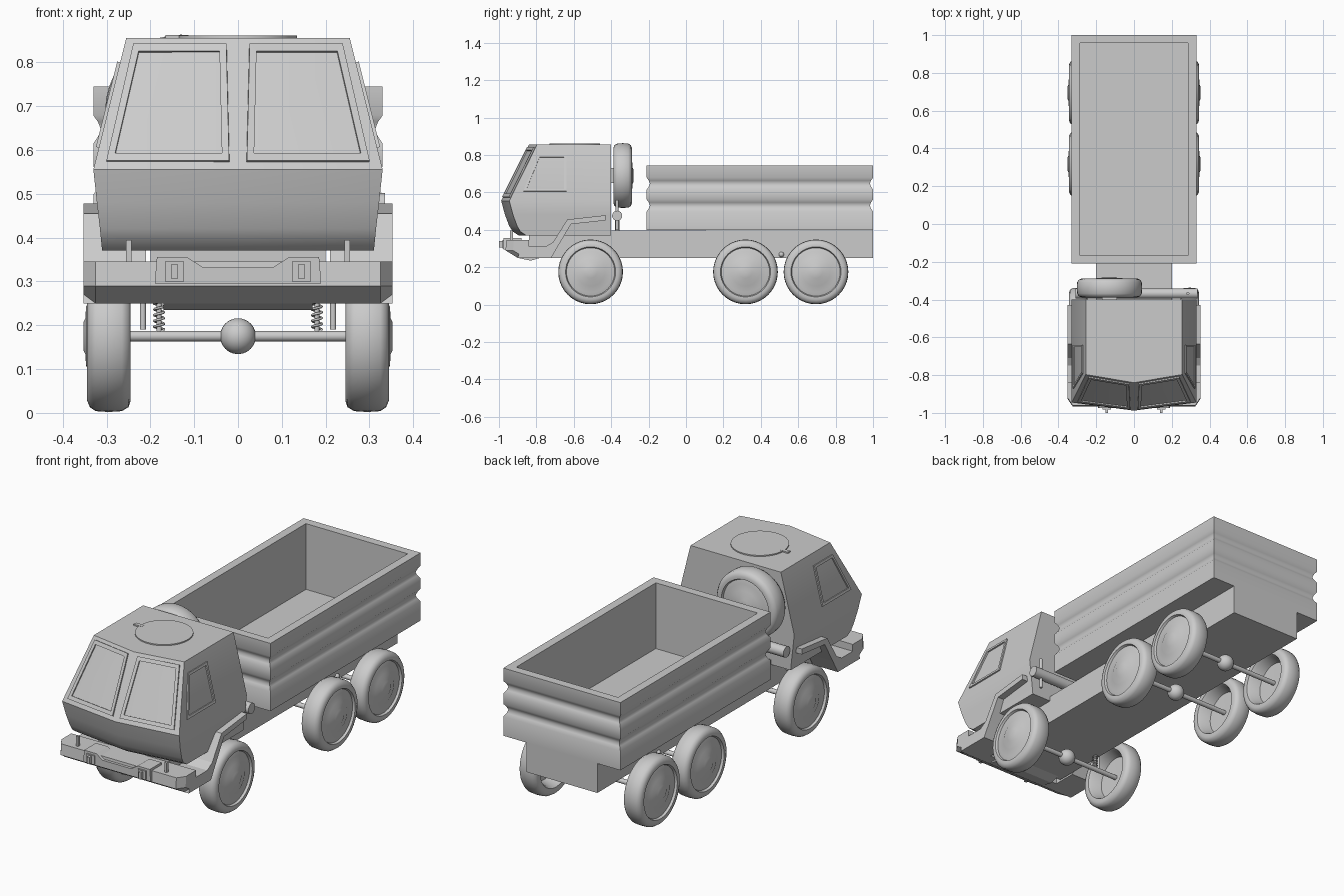
import bpy
import bmesh
from math import sin, cos, tau, radians
from mathutils import Vector

cube = bpy.data.objects.get("Cube")
if cube:
    bpy.data.objects.remove(cube, do_unlink=True)

grey = bpy.data.materials.new("plain_grey")
grey.use_nodes = True
grey.diffuse_color = (0.6, 0.6, 0.6, 1)
grey.node_tree.nodes["Principled BSDF"].inputs["Base Color"].default_value = (0.6, 0.6, 0.6, 1)


def finish(ob, name, angle=None):
    ob.name = name
    ob.data.materials.append(grey)
    if angle:
        bpy.ops.object.select_all(action="DESELECT")
        ob.select_set(True)
        bpy.context.view_layer.objects.active = ob
        bpy.ops.object.shade_smooth_by_angle(angle=radians(angle))
    return ob


def loft(name, rings, angle=None, cap=True, close=False):
    """Skin a row of equal closed rings of points."""
    bm = bmesh.new()
    rows = [[bm.verts.new(p) for p in ring] for ring in rings]
    n = len(rows[0])
    pairs = list(zip(rows, rows[1:]))
    if close:
        pairs.append((rows[-1], rows[0]))
    for a, b in pairs:
        for i in range(n):
            j = (i + 1) % n
            bm.faces.new((a[i], a[j], b[j], b[i]))
    if cap and not close:
        bm.faces.new(rows[0])
        bm.faces.new(rows[-1])
    bmesh.ops.recalc_face_normals(bm, faces=bm.faces)
    me = bpy.data.meshes.new(name)
    bm.to_mesh(me)
    bm.free()
    ob = bpy.data.objects.new(name, me)
    bpy.context.collection.objects.link(ob)
    return finish(ob, name, angle)


def prism_x(name, pts, a, b):
    return loft(name, [[(x, y, z) for y, z in pts] for x in (a, b)])


def prism_y(name, pts, a, b):
    return loft(name, [[(x, y, z) for x, z in pts] for y in (a, b)])


def box(name, x, y, z):
    return prism_x(name, [(y[0], z[0]), (y[1], z[0]), (y[1], z[1]), (y[0], z[1])], *x)


def rod(name, a, b, r, sides=20):
    a, b = Vector(a), Vector(b)
    turn = (b - a).to_track_quat("Z", "Y")
    ring = [turn @ Vector((r * cos(tau * i / sides), r * sin(tau * i / sides), 0)) for i in range(sides)]
    return loft(name, [[p + v for v in ring] for p in (a, b)], angle=40)


def ball(name, at, r):
    bpy.ops.mesh.primitive_uv_sphere_add(segments=24, ring_count=12, radius=r, location=at)
    return finish(bpy.context.object, name, 60)


def frame(name, corners, facing, shrink=0.13, lift=0.007):
    """Raised border around a window pane."""
    c = [Vector(p) for p in corners]
    normal = (c[1] - c[0]).cross(c[3] - c[0]).normalized()
    if normal.dot(Vector(facing)) < 0:
        normal.negate()
    mid = sum(c, Vector()) / 4
    inner = [p.lerp(mid, shrink) for p in c]
    up, down = normal * lift, normal * -0.008
    loft(name, [[p + down for p in c], [p + up for p in c],
                [p + up for p in inner], [p + down for p in inner]], close=True)


# Wheels: lathed tyre, stepped hub and hollow inner rim
WHEEL = [(0.057, 0.002), (0.057, 0.034), (0.053, 0.042), (0.052, 0.066), (0.047, 0.076),
         (0.043, 0.110), (0.038, 0.129), (0.049, 0.134), (0.049, 0.148), (0.043, 0.162),
         (0.030, 0.171), (0, 0.173), (-0.030, 0.171), (-0.045, 0.162), (-0.050, 0.148),
         (-0.049, 0.130), (-0.035, 0.122), (0.015, 0.108), (0.018, 0.002)]


def wheel(name, at, axis):
    turn = Vector(axis).to_track_quat("Z", "Y")
    sides = 40
    rings = [[Vector(at) + turn @ Vector((r * cos(tau * i / sides), r * sin(tau * i / sides), h))
              for i in range(sides)] for h, r in WHEEL]
    loft(name, rings, angle=40)


AXLES = {"front": -0.51, "middle": 0.318, "rear": 0.695}
HUB = 0.175
for place, y in AXLES.items():
    rod(place + "_axle", (-0.31, y, HUB), (0.31, y, HUB), 0.012)
    ball(place + "_differential", (0, y, HUB), 0.041)
    for side, s in (("left", 1), ("right", -1)):
        wheel(f"{place}_{side}_wheel", (s * 0.295, y, HUB), (s, 0, 0))
wheel("spare_wheel", (-0.13, -0.338, 0.69), (0, 1, 0))

# Chassis
prism_x("chassis", [(-0.84, 0.28), (-0.80, 0.25), (1, 0.25), (1, 0.402), (-0.42, 0.395), (-0.84, 0.38)],
        -0.2, 0.2)

# Cargo bed: ribbed outer wall, rim and open inside
def bed_ring(z, inset):
    x, a, b = 0.33 - inset, -0.21 + inset, 1 - inset
    return [(-x, a, z), (x, a, z), (x, b, z), (-x, b, z)]


walls = [(0.40, 0)]
for groove in (0.53, 0.647):
    walls += [(groove + d, depth) for d, depth in
              ((-0.032, 0), (-0.016, 0.011), (0, 0.017), (0.016, 0.011), (0.032, 0))]
walls += [(0.745, 0), (0.745, 0.043), (0.41, 0.043)]
loft("cargo_bed", [bed_ring(z, inset) for z, inset in walls], angle=42)

# Cab shell: height, half width, nose at centre, nose at edge
CAB = [(0.37, 0.31, -0.895, -0.855), (0.39, 0.312, -0.925, -0.885), (0.42, 0.315, -0.945, -0.903),
       (0.48, 0.322, -0.968, -0.925), (0.555, 0.33, -0.988, -0.945), (0.855, 0.255, -0.84, -0.797)]
loft("cab", [[(-w, e, z), (0, c, z), (w, e, z), (w, -0.4, z), (-w, -0.4, z)] for z, w, c, e in CAB],
     angle=26)


def screen(s, u, v):
    """Point on one half of the windscreen."""
    (z0, w0, c0, e0), (z1, w1, c1, e1) = CAB[-2:]
    low = Vector((u * w0, c0 + (e0 - c0) * u, z0))
    high = Vector((u * w1, c1 + (e1 - c1) * u, z1))
    p = low.lerp(high, v)
    p.x *= s
    return p


def side_point(s, y, z):
    return (s * (0.33 - 0.25 * (z - 0.555)), y, z)


for side, s in (("left", 1), ("right", -1)):
    # Window frames
    frame(side + "_windscreen_frame",
          [screen(s, u, v) for u, v in ((0.06, 0.06), (0.92, 0.06), (0.92, 0.95), (0.10, 0.95))], (0, -1, 0))
    frame(side + "_door_window_frame",
          [side_point(s, y, z) for y, z in ((-0.87, 0.605), (-0.64, 0.605), (-0.64, 0.80), (-0.79, 0.80))],
          (s, 0, 0))
    # Bent fender strip and the arm joining it to the bumper
    prism_x(side + "_fender",
            [(-0.75, 0.31), (-0.71, 0.335), (-0.635, 0.455), (-0.43, 0.478), (-0.43, 0.45),
             (-0.615, 0.43), (-0.68, 0.32), (-0.72, 0.25), (-0.75, 0.25)], s * 0.21, s * 0.352)
    prism_x(side + "_bumper_arm", [(-0.90, 0.25), (-0.74, 0.25), (-0.72, 0.31), (-0.88, 0.31)],
            s * 0.21, s * 0.352)
    # Tow hooks and marker posts
    x = s * 0.145
    box(side + "_hook_plate", (x - 0.022, x + 0.022), (-0.982, -0.95), (0.30, 0.345))
    box(side + "_tow_hook", (x - 0.007, x + 0.007), (-1.0, -0.95), (0.305, 0.34))
    box(side + "_marker_post", (s * 0.243, s * 0.256), (-0.94, -0.925), (0.34, 0.395))
    # Front suspension: coil spring around a damper, with a link rod
    rod(side + "_damper", (s * 0.18, -0.51, 0.175), (s * 0.18, -0.51, 0.26), 0.006)
    rod(side + "_link_rod", (s * 0.217, -0.53, 0.19), (s * 0.217, -0.53, 0.33), 0.007)
    rod(side + "_link_mount", (s * 0.19, -0.53, 0.30), (s * 0.225, -0.53, 0.30), 0.01)
    curve = bpy.data.curves.new(side + "_spring", "CURVE")
    curve.dimensions = "3D"
    curve.bevel_depth = 0.003
    curve.bevel_resolution = 1
    path = curve.splines.new("POLY")
    path.points.add(60)
    for i, p in enumerate(path.points):
        a = i * tau / 12
        p.co = (s * 0.18 + 0.011 * cos(a), -0.51 + 0.011 * sin(a), 0.19 + i * 0.0011, 1)
    spring = bpy.data.objects.new(side + "_spring", curve)
    bpy.context.collection.objects.link(spring)
    finish(spring, side + "_spring")
    # Pivot between the rear wheels
    ball(side + "_rear_pivot", (s * 0.2, 0.51, 0.268), 0.014)

# Bumper with swept ends, and winch plate with a notched top
SECTION = [(-0.96, 0.345), (-0.965, 0.29), (-0.90, 0.25), (-0.84, 0.25), (-0.84, 0.345)]
loft("bumper", [[(x, y + (shift if y < -0.85 else 0), z) for y, z in SECTION]
                for x, shift in ((-0.352, 0.04), (-0.325, 0), (0.325, 0), (0.352, 0.04))])
half = [(0.08, 0.332), (0.117, 0.356), (0.185, 0.356), (0.19, 0.295)]
prism_y("winch_plate", half + [(-x, z) for x, z in reversed(half)], -0.975, -0.88)
prism_x("skid_plate", [(-0.90, 0.25), (-0.83, 0.235), (-0.78, 0.25), (-0.83, 0.27)], -0.17, 0.17)

# Roof hatch with a small handle
rod("roof_hatch", (0, -0.595, 0.85), (0, -0.595, 0.861), 0.135, 48)
box("hatch_handle", (-0.165, -0.12), (-0.605, -0.585), (0.85, 0.862))

# Cross tube and its post behind the cab
rod("cross_tube", (-0.31, -0.368, 0.475), (0.335, -0.368, 0.475), 0.027, 24)
rod("tube_post", (0.285, -0.368, 0.40), (0.285, -0.368, 0.56), 0.008)
rod("tube_support", (0.1, -0.368, 0.38), (0.1, -0.368, 0.475), 0.012)
box("spare_bracket", (-0.17, -0.09), (-0.41, -0.33), (0.65, 0.73))
